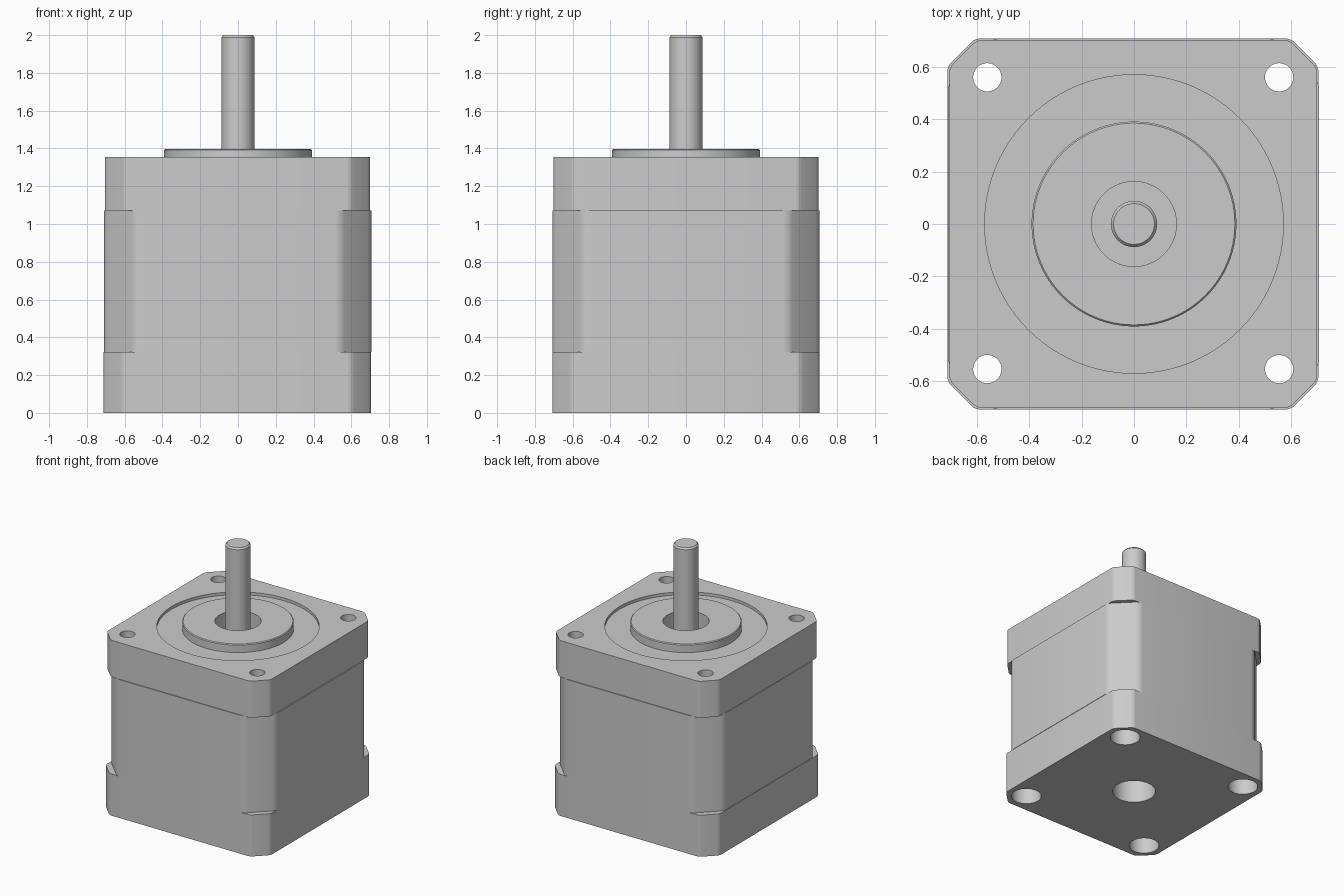
import bpy, bmesh
from math import tau

cube = bpy.data.objects.get("Cube")
if cube:
    bpy.data.objects.remove(cube, do_unlink=True)

metal = bpy.data.materials.new("satin grey metal")
metal.use_nodes = True
GREY = (0.6, 0.6, 0.6, 1)
metal.diffuse_color = GREY
metal.node_tree.nodes["Principled BSDF"].inputs["Base Color"].default_value = GREY


def finish(name, bm):
    """Turn a bmesh into a grey object in the scene."""
    bmesh.ops.recalc_face_normals(bm, faces=bm.faces)
    mesh = bpy.data.meshes.new(name)
    bm.to_mesh(mesh)
    bm.free()
    mesh.materials.append(metal)
    obj = bpy.data.objects.new(name, mesh)
    bpy.context.collection.objects.link(obj)
    return obj


def block(name, half, cut, z0, z1, soften, shift=0):
    """Square block with chamfered, slightly softened vertical corners."""
    bm = bmesh.new()
    k = half - cut
    outline = [(half, -k), (half, k), (k, half), (-k, half),
               (-half, k), (-half, -k), (-k, -half), (k, -half)]
    base = bm.faces.new([bm.verts.new((x + shift, y, z0)) for x, y in outline])
    top = bmesh.ops.extrude_face_region(bm, geom=[base])["geom"]
    bmesh.ops.translate(bm, vec=(0, 0, z1 - z0),
                        verts=[v for v in top if isinstance(v, bmesh.types.BMVert)])
    uprights = [e for e in bm.edges if abs(e.verts[0].co.z - e.verts[1].co.z) > 0.01]
    bmesh.ops.bevel(bm, geom=uprights, offset=soften, segments=4,
                    profile=0.5, affect='EDGES')
    return finish(name, bm)


def lathe(name, profile, closed=False, centre=(0, 0), steps=64):
    """Revolve a (radius, height) profile about a vertical axis."""
    bm = bmesh.new()
    verts = [bm.verts.new((r, 0, z)) for r, z in profile]
    edges = [bm.edges.new(pair) for pair in zip(verts, verts[1:])]
    if closed:
        edges.append(bm.edges.new((verts[-1], verts[0])))
    bmesh.ops.spin(bm, geom=verts + edges, cent=(0, 0, 0), axis=(0, 0, 1),
                   angle=tau, steps=steps, use_merge=False)
    bmesh.ops.remove_doubles(bm, verts=bm.verts, dist=0.0001)
    bmesh.ops.translate(bm, vec=(*centre, 0), verts=bm.verts)
    return finish(name, bm)


def drill(obj, radius, z0, z1, centre=(0, 0), steps=64):
    """Cut a round hole between two heights."""
    cutter = lathe("hole_cutter", [(0, z0), (radius, z0), (radius, z1), (0, z1)],
                   centre=centre, steps=steps)
    cutter.hide_render = True
    mod = obj.modifiers.new("hole", 'BOOLEAN')
    mod.operation, mod.solver, mod.object = 'DIFFERENCE', 'EXACT', cutter
    bpy.context.view_layer.objects.active = obj
    bpy.ops.object.modifier_apply(modifier=mod.name)
    bpy.data.objects.remove(cutter, do_unlink=True)


# Heights of the stacked sections
BASE_TOP, BODY_TOP, CAP_TOP = 0.322, 1.072, 1.355

# Casing: base, laminated body and front cap
base = block("base_cap", 0.708, 0.105, 0, BASE_TOP, 0.02, -0.004)
body = block("motor_body", 0.708, 0.165, BASE_TOP, BODY_TOP, 0.03, -0.001)
cap = block("top_cap", 0.702, 0.105, BODY_TOP, CAP_TOP, 0.02, -0.003)

# Bolt holes through the casing, counterbored from below
for sx in (-1, 1):
    for sy in (-1, 1):
        spot = (sx * 0.557 - 0.003, sy * 0.557 + 0.003)
        for part in (base, body, cap):
            drill(part, 0.054, -0.1, 1.5, spot, 40)
        drill(base, 0.108, -0.1, 0.2, spot, 40)

# Recess and bearing bores
drill(cap, 0.57, CAP_TOP - 0.022, 1.5, steps=96)
drill(cap, 0.162, 1.12, 1.5)
drill(base, 0.155, -0.1, 0.26)

# Raised pilot ring around the shaft
ring = lathe("pilot_ring", [(0.162, 1.33), (0.391, 1.33), (0.391, 1.391),
                            (0.385, 1.397), (0.162, 1.397)], closed=True, steps=96)

# Output shaft with a chamfered tip
shaft = lathe("output_shaft", [(0, 1.1), (0.088, 1.1), (0.088, 1.988),
                               (0.078, 2), (0, 2)])

# Smooth the round surfaces and keep the hard edges
bpy.ops.object.select_all(action='DESELECT')
for part in (base, body, cap, ring, shaft):
    part.select_set(True)
bpy.context.view_layer.objects.active = body
bpy.ops.object.shade_smooth_by_angle(angle=0.5)
